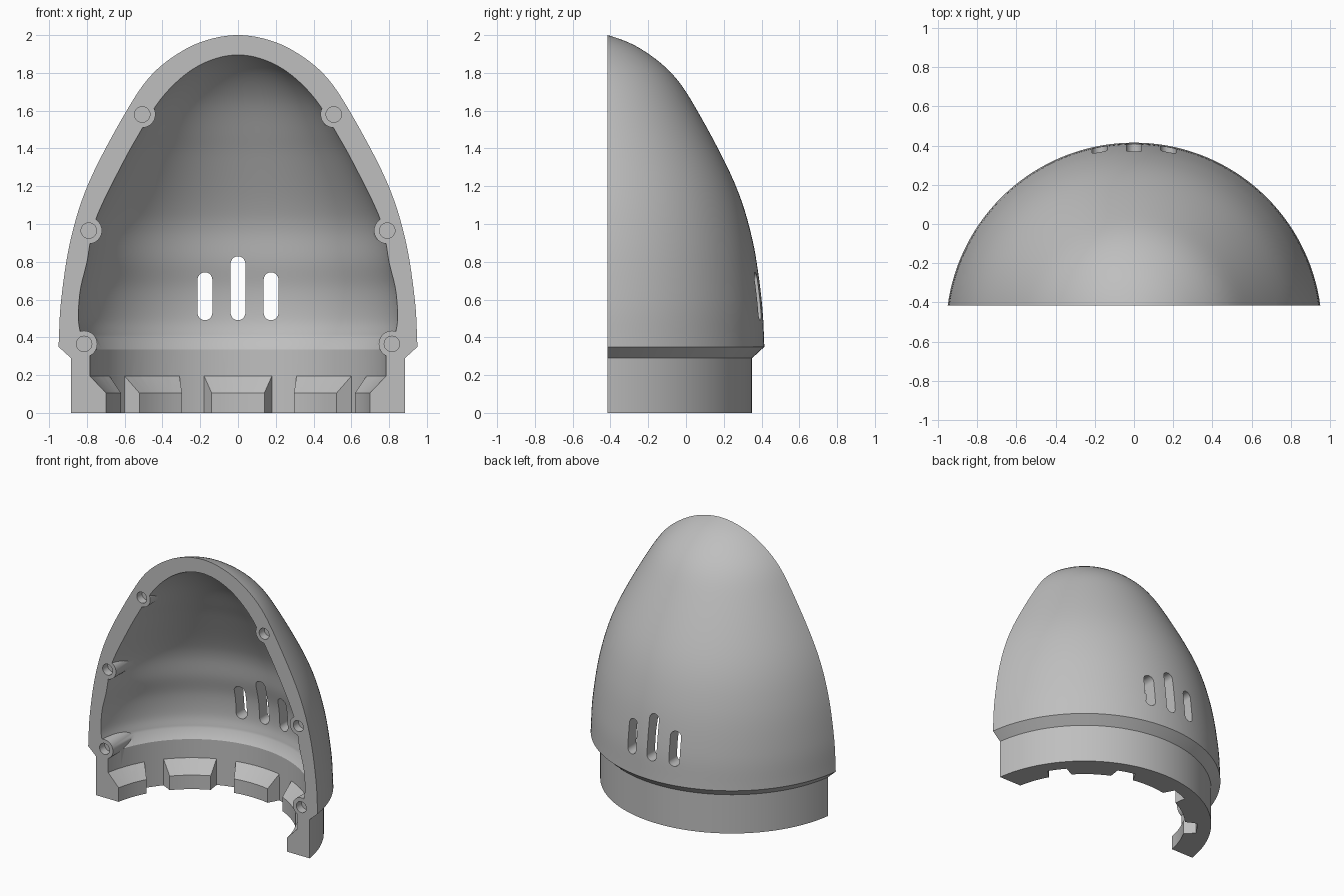
import bpy, bmesh, math
from mathutils import Vector

if "Cube" in bpy.data.objects:
    bpy.data.objects.remove(bpy.data.objects["Cube"], do_unlink=True)

AXIS_Y = -0.544   # axis of revolution
CUT_Y = -0.415    # flat mating face


def new_object(name, bm):
    bmesh.ops.recalc_face_normals(bm, faces=bm.faces)
    mesh = bpy.data.meshes.new(name)
    bm.to_mesh(mesh)
    bm.free()
    obj = bpy.data.objects.new(name, mesh)
    bpy.context.collection.objects.link(obj)
    return obj


def smooth_curve(points, steps=6):
    """Catmull-Rom through (radius, height) points ending on the axis."""
    p = [Vector(q) for q in points]
    p = [2 * p[0] - p[1]] + p + [Vector((-p[-2].x, p[-2].y))]
    out = []
    for a, b, c, d in zip(p, p[1:], p[2:], p[3:]):
        for i in range(steps):
            t = i / steps
            out.append(0.5 * (2 * b + (c - a) * t + (2 * a - 5 * b + 4 * c - d) * t * t
                              + (3 * b - a - 3 * c + d) * t ** 3))
    return [tuple(q) for q in out] + [tuple(points[-1])]


def polar(r, z, angle):
    return (r * math.sin(angle), AXIS_Y + r * math.cos(angle), z)


def revolve(name, profile, segments=144):
    """Closed solid of revolution; the last point is the tip on the axis."""
    bm = bmesh.new()
    rings = [[bm.verts.new(polar(r, z, math.tau * k / segments)) for k in range(segments)]
             for r, z in profile[:-1]]
    tip = bm.verts.new(polar(*profile[-1], 0))
    for k in range(segments):
        n = (k + 1) % segments
        for low, high in zip(rings, rings[1:]):
            bm.faces.new((low[k], low[n], high[n], high[k]))
        bm.faces.new((rings[-1][k], rings[-1][n], tip))
    bm.faces.new(rings[0])
    return new_object(name, bm)


def add_prism(bm, outline, y0, y1):
    """Extrude an x-z outline along y."""
    front = [bm.verts.new((x, y0, z)) for x, z in outline]
    back = [bm.verts.new((x, y1, z)) for x, z in outline]
    bm.faces.new(front)
    bm.faces.new(back)
    for i in range(len(front)):
        j = (i + 1) % len(front)
        bm.faces.new((front[i], front[j], back[j], back[i]))


def stadium(x, low, high, r, n=20):
    """Vertical slot outline; a circle when low equals high."""
    pts = []
    for z, start in ((high, 0), (low, math.pi)):
        for i in range(n + (low != high)):
            a = start + math.pi * i / n
            pts.append((x + r * math.cos(a), z + r * math.sin(a)))
    return pts


def prisms(name, outlines, y0, y1):
    bm = bmesh.new()
    for outline in outlines:
        add_prism(bm, outline, y0, y1)
    return new_object(name, bm)


def subtract(target, cutter):
    mod = target.modifiers.new("cut", 'BOOLEAN')
    mod.operation = 'DIFFERENCE'
    mod.solver = 'EXACT'
    mod.object = cutter
    bpy.context.view_layer.objects.active = target
    bpy.ops.object.modifier_apply(modifier=mod.name)
    bpy.data.objects.remove(cutter, do_unlink=True)


# Outer body: straight collar, bevelled shoulder, pointed dome
dome = smooth_curve([(0.959, 0.35), (0.945, 0.6), (0.895, 0.92), (0.8, 1.22), (0.615, 1.58),
                     (0.475, 1.79), (0.3, 1.93), (0.129, 2.0), (0, 2.015)])
shell = revolve("half_shell", [(0.894, 0), (0.894, 0.29)] + dome)

# Cavity with a sloped step above the collar
inside = smooth_curve([(0.84, 0.4), (0.855, 0.5), (0.845, 0.65), (0.81, 0.8), (0.782, 0.965),
                       (0.733, 1.1), (0.63, 1.31), (0.555, 1.45), (0.43, 1.66),
                       (0.285, 1.81), (0.129, 1.895), (0, 1.91)])
cavity = revolve("cavity", [(0.795, -0.05), (0.795, 0.335)] + inside)

# Screw bosses along the mating face, left in the cavity
screws = [(s * x, z) for s in (-1, 1) for x, z in ((0.507, 1.58), (0.79, 0.965), (0.815, 0.365))]
subtract(cavity, prisms("bosses", [stadium(x, z, z, 0.07) for x, z in screws], -0.6, 0.3))

# Locking teeth around the collar, with sloped tops
section = [(0.87, -0.1), (0.71, -0.1), (0.71, 0.105), (0.82, 0.222), (0.87, 0.222)]
bm = bmesh.new()
for tooth in range(-3, 4):
    slices = []
    for i in range(7):
        t = i / 3 - 1
        slices.append([bm.verts.new(polar(r, z, math.radians(
            36 * tooth + t * (11.3 + 20 * (r - 0.71))))) for r, z in section])
    for a, b in zip(slices, slices[1:]):
        for i in range(len(section)):
            j = (i + 1) % len(section)
            bm.faces.new((a[i], a[j], b[j], b[i]))
    bm.faces.new(slices[0])
    bm.faces.new(slices[-1])
subtract(cavity, new_object("teeth", bm))
subtract(shell, cavity)

# Flat mating face
subtract(shell, prisms("front_half", [[(-2, -1), (2, -1), (2, 3), (-2, 3)]], -3, CUT_Y))

# Screw holes and the three vent slots
subtract(shell, prisms("screw_holes", [stadium(x, z, z, 0.041) for x, z in screws],
                       CUT_Y - 0.1, CUT_Y + 0.06))
vents = [stadium(x, 0.53, top, 0.039) for x, top in ((-0.175, 0.705), (0, 0.79), (0.175, 0.705))]
subtract(shell, prisms("vents", vents, 0, 0.6))

# Plain grey finish
grey = bpy.data.materials.new("plain_grey")
grey.use_nodes = True
colour = (0.52, 0.52, 0.52, 1)
grey.diffuse_color = colour
grey.node_tree.nodes["Principled BSDF"].inputs["Base Color"].default_value = colour
shell.data.materials.clear()
shell.data.materials.append(grey)

bpy.ops.object.select_all(action='DESELECT')
shell.select_set(True)
bpy.context.view_layer.objects.active = shell
bpy.ops.object.shade_smooth_by_angle(angle=math.radians(30))
